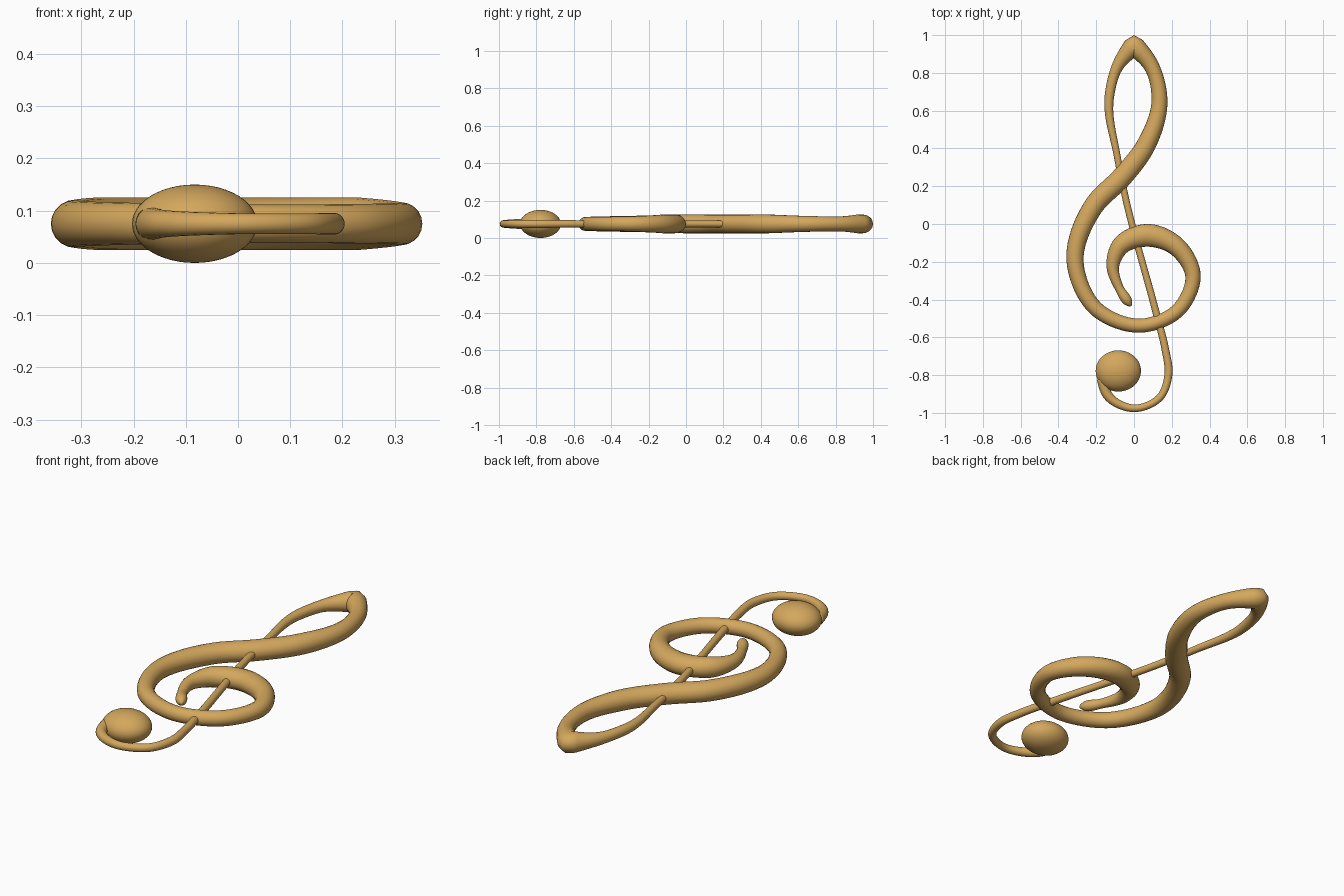
import bpy, bmesh, math
from mathutils import Vector

if "Cube" in bpy.data.objects:
    bpy.data.objects.remove(bpy.data.objects["Cube"])

Z = 0.075
SIDES = 20

brass = bpy.data.materials.new("warm_gold")
brass.diffuse_color = (0.66, 0.39, 0.11, 1)
brass.use_nodes = True
brass.node_tree.nodes["Principled BSDF"].inputs["Base Color"].default_value = brass.diffuse_color


def smooth_path(points, steps=10):
    """Chord-length spline through (x, y, radius) points."""
    p = [Vector(q) for q in points]
    d = [(b - a).length for a, b in zip(p, p[1:])]
    slope = [(b - a) / l for a, b, l in zip(p, p[1:], d)]
    m = [(slope[i - 1] * d[i] + slope[i] * d[i - 1]) / (d[i - 1] + d[i])
         for i in range(1, len(d))]
    m = [slope[0] * 1.5 - m[0] * 0.5] + m + [slope[-1] * 1.5 - m[-1] * 0.5]
    out = []
    for i, l in enumerate(d):
        for k in range(steps):
            t = k / steps
            out.append(p[i] * (2*t**3 - 3*t**2 + 1) + m[i] * l * (t**3 - 2*t**2 + t)
                       + p[i+1] * (3*t**2 - 2*t**3) + m[i+1] * l * (t**3 - t**2))
    return out + [p[-1]]


def sweep(name, path):
    """Round tube of varying thickness along a flat path."""
    bm = bmesh.new()
    rings = []
    for i, q in enumerate(path):
        a, b = path[max(i - 1, 0)], path[min(i + 1, len(path) - 1)]
        t = Vector((b.x - a.x, b.y - a.y)).normalized()
        h = min(q.z, 0.05)
        ring = []
        for k in range(SIDES):
            c = 2 * math.pi * k / SIDES
            w = q.z * math.cos(c)
            ring.append(bm.verts.new((q.x - t.y * w, q.y + t.x * w, Z + h * math.sin(c))))
        rings.append(ring)
    for r, s in zip(rings, rings[1:]):
        for k in range(SIDES):
            j = (k + 1) % SIDES
            bm.faces.new((r[k], r[j], s[j], s[k]))
    bm.faces.new(rings[0])
    bm.faces.new(rings[-1])
    bmesh.ops.recalc_face_normals(bm, faces=bm.faces)
    me = bpy.data.meshes.new(name)
    bm.to_mesh(me)
    bm.free()
    ob = bpy.data.objects.new(name, me)
    bpy.context.collection.objects.link(ob)
    return ob


def finish(ob):
    ob.data.materials.append(brass)
    for f in ob.data.polygons:
        f.use_smooth = True


# Thick stroke: inner curl, spiral, then up to the pointed top
spiral = [(-0.016, -0.434, 0.006), (-0.026, -0.42, 0.019), (-0.08, -0.335, 0.024),
          (-0.112, -0.22, 0.034), (-0.07, -0.115, 0.049), (0.065, -0.06, 0.06),
          (0.22, -0.115, 0.051), (0.312, -0.27, 0.041), (0.24, -0.45, 0.038),
          (0.04, -0.538, 0.037), (-0.2, -0.45, 0.04), (-0.312, -0.2, 0.045),
          (-0.21, 0.1, 0.053), (-0.062, 0.25, 0.055), (0.065, 0.42, 0.051),
          (0.135, 0.66, 0.042), (0.09, 0.84, 0.041), (0, 0.945, 0.055)]

# Thin stroke: down the left of the loop, straight stem, bottom hook
stem = [(0, 0.945, 0.055), (-0.084, 0.84, 0.032), (-0.131, 0.67, 0.025),
        (-0.089, 0.36, 0.018), (-0.055, 0.185, 0.018), (0.125, -0.5, 0.019),
        (0.165, -0.66, 0.02), (0.182, -0.8, 0.021), (0.14, -0.915, 0.02),
        (0, -0.976, 0.02), (-0.14, -0.905, 0.026), (-0.165, -0.82, 0.032)]

finish(sweep("clef_stroke", smooth_path(spiral) + smooth_path(stem)[1:]))

# Flattened ball ending the hook
bpy.ops.mesh.primitive_uv_sphere_add(segments=40, ring_count=24, radius=1,
                                     location=(-0.083, -0.778, Z))
ball = bpy.context.object
ball.name = "hook_ball"
ball.scale = (0.12, 0.109, 0.075)
finish(ball)
